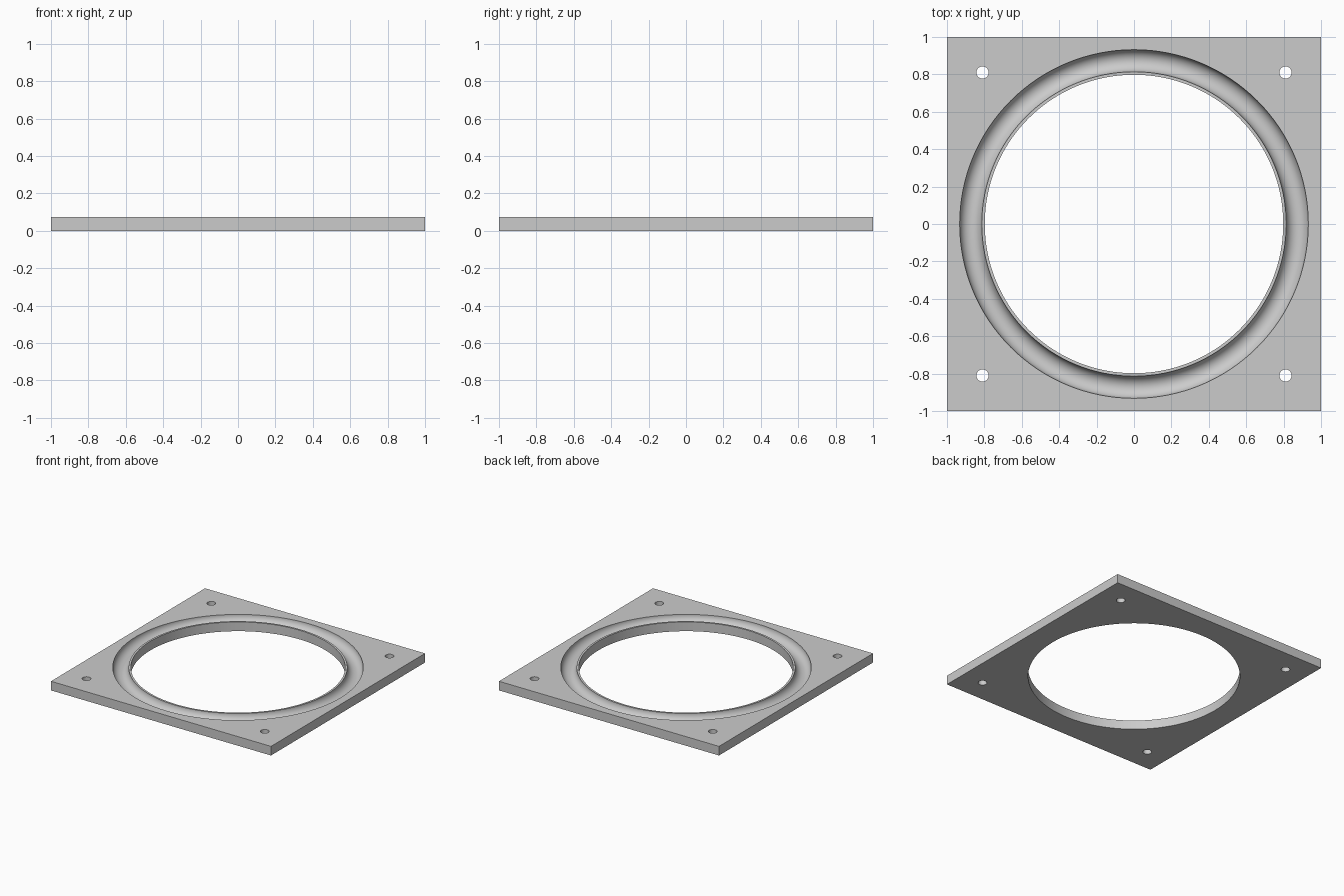
import bpy, bmesh
from math import pi, cos, sin, radians
from mathutils import Matrix, Vector

cube = bpy.data.objects.get("Cube")
if cube:
    bpy.data.objects.remove(cube, do_unlink=True)

THICK = 0.075
BORE_R = 0.798
GROOVE_IN, GROOVE_OUT = 0.814, 0.932
HOLE_POS, HOLE_R = 0.81, 0.033

grey = bpy.data.materials.new("plain grey")
grey.use_nodes = True
grey.diffuse_color = (0.6, 0.6, 0.6, 1)
grey.node_tree.nodes["Principled BSDF"].inputs["Base Color"].default_value = (0.6, 0.6, 0.6, 1)


def make_object(name, bm):
    bmesh.ops.recalc_face_normals(bm, faces=bm.faces)
    mesh = bpy.data.meshes.new(name)
    bm.to_mesh(mesh)
    bm.free()
    mesh.materials.append(grey)
    obj = bpy.data.objects.new(name, mesh)
    bpy.context.collection.objects.link(obj)
    return obj


def cylinder(name, radius, x, y, sides):
    bm = bmesh.new()
    bmesh.ops.create_cone(bm, cap_ends=True, segments=sides, radius1=radius, radius2=radius,
                          depth=THICK * 4, matrix=Matrix.Translation((x, y, THICK / 2)))
    return make_object(name, bm)


def ring(name, r_in, r_out, z, sides, steps):
    """Round-section ring, spun about z."""
    mid, rad = (r_in + r_out) / 2, (r_out - r_in) / 2
    rad /= cos(pi / sides)
    bm = bmesh.new()
    angles = [2 * pi * (i + 0.5) / sides for i in range(sides)]
    verts = [bm.verts.new((mid + rad * cos(a), 0, z + rad * sin(a))) for a in angles]
    edges = [bm.edges.new((verts[i], verts[(i + 1) % sides])) for i in range(sides)]
    bmesh.ops.spin(bm, geom=verts + edges, cent=Vector(), axis=(0, 0, 1),
                   angle=2 * pi, steps=steps, use_merge=True)
    bmesh.ops.remove_doubles(bm, verts=bm.verts, dist=1e-5)
    return make_object(name, bm)


# Square plate
bm = bmesh.new()
bmesh.ops.create_cube(bm, size=1, matrix=Matrix.Translation((0, 0, THICK / 2))
                      @ Matrix.Diagonal((2, 2, THICK, 1)))
plate = make_object("mounting_plate", bm)

# Cutters: central bore, round-bottomed groove, four corner screw holes
cutters = [cylinder("bore_cutter", BORE_R, 0, 0, 128),
           ring("groove_cutter", GROOVE_IN, GROOVE_OUT, THICK, 32, 128)]
cutters += [cylinder("screw_hole_cutter", HOLE_R, sx * HOLE_POS, sy * HOLE_POS, 32)
            for sx in (-1, 1) for sy in (-1, 1)]

bpy.ops.object.select_all(action='DESELECT')
plate.select_set(True)
bpy.context.view_layer.objects.active = plate
for cutter in cutters:
    cutter.hide_render = True
    mod = plate.modifiers.new(cutter.name, 'BOOLEAN')
    mod.operation = 'DIFFERENCE'
    mod.solver = 'EXACT'
    mod.object = cutter
    bpy.ops.object.modifier_apply(modifier=mod.name)
    bpy.data.objects.remove(cutter, do_unlink=True)

# Smooth round walls, crisp rims
bpy.ops.object.shade_smooth_by_angle(angle=radians(30))
